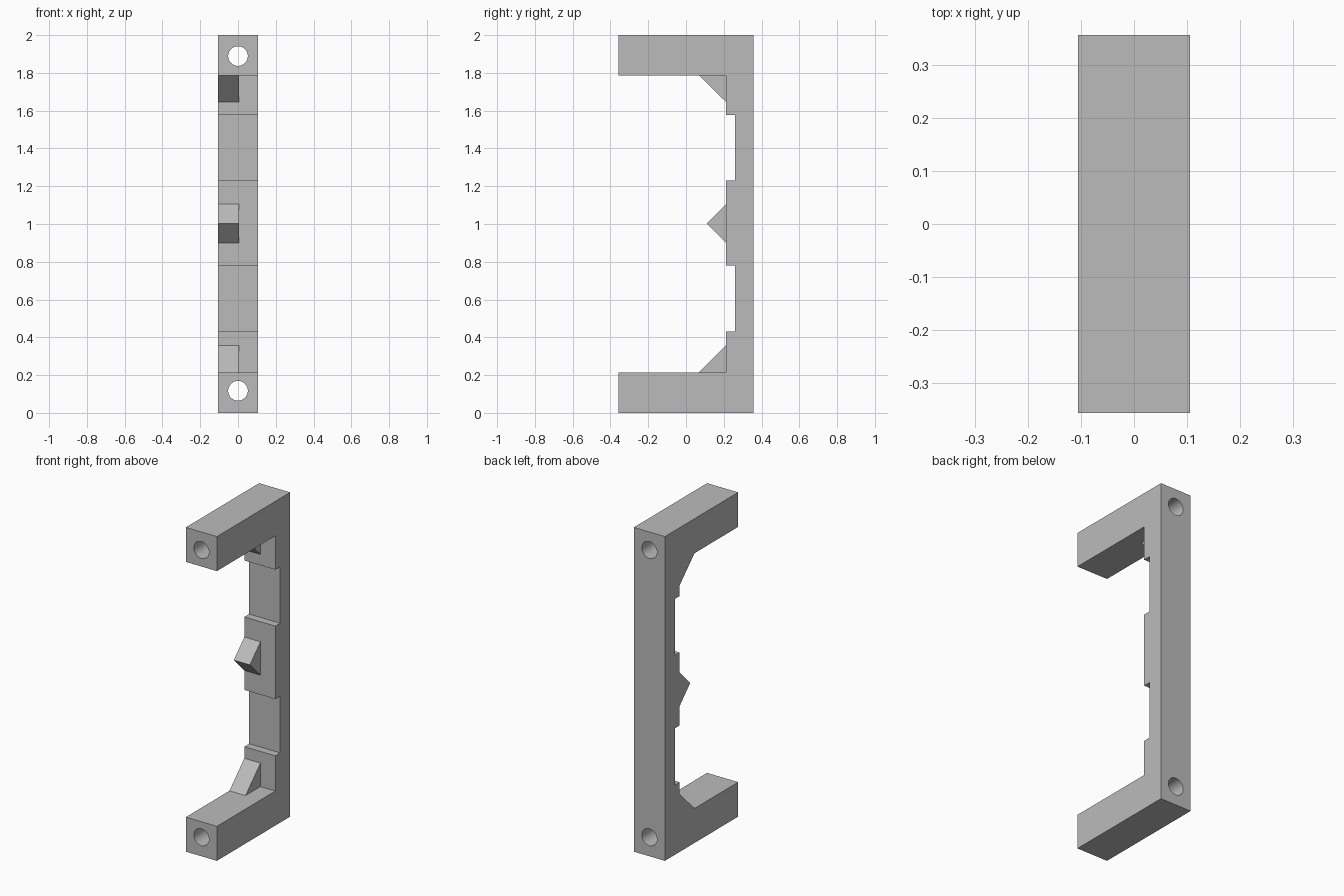
import bpy, bmesh, math

cube = bpy.data.objects.get("Cube")
if cube:
    bpy.data.objects.remove(cube, do_unlink=True)

grey = bpy.data.materials.new("plain grey")
grey.use_nodes = True
grey.diffuse_color = (0.5, 0.5, 0.5, 1)
grey.node_tree.nodes["Principled BSDF"].inputs["Base Color"].default_value = (0.5, 0.5, 0.5, 1)

HALF = 0.106   # half width of the bracket
ARM = 0.213    # arm thickness
FACE = 0.213   # front plane of the spine
FRONT, BACK = -0.357, 0.357


def extrude_profile(name, points, x0, x1):
    """Solid made by sweeping a (y, z) outline along x."""
    bm = bmesh.new()
    face = bm.faces.new([bm.verts.new((x0, y, z)) for y, z in points])
    moved = bmesh.ops.extrude_face_region(bm, geom=[face])["geom"]
    verts = [v for v in moved if isinstance(v, bmesh.types.BMVert)]
    bmesh.ops.translate(bm, verts=verts, vec=(x1 - x0, 0, 0))
    bmesh.ops.recalc_face_normals(bm, faces=bm.faces)
    mesh = bpy.data.meshes.new(name)
    bm.to_mesh(mesh)
    bm.free()
    mesh.materials.append(grey)
    obj = bpy.data.objects.new(name, mesh)
    bpy.context.collection.objects.link(obj)
    return obj


# C-shaped frame with two shallow notches in the spine
outline = [(BACK, 0), (FRONT, 0), (FRONT, ARM), (FACE, ARM)]
for low, high in ((0.43, 0.78), (1.23, 1.578)):
    outline += [(FACE, low), (0.26, low), (0.26, high), (FACE, high)]
outline += [(FACE, 2 - ARM), (FRONT, 2 - ARM), (FRONT, 2), (BACK, 2)]
frame = extrude_profile("bracket_frame", outline, -HALF, HALF)

# Screw holes running front to back through both arms
for name, z in (("lower_hole_cutter", 0.117), ("upper_hole_cutter", 1.889)):
    bpy.ops.mesh.primitive_cylinder_add(vertices=48, radius=0.052, depth=1,
                                        location=(0, 0, z), rotation=(math.pi / 2, 0, 0))
    cutter = bpy.context.object
    cutter.name = name
    cutter.data.materials.append(grey)
    cutter.hide_render = True
    cutter.hide_set(True)
    cut = frame.modifiers.new(name, "BOOLEAN")
    cut.operation = "DIFFERENCE"
    cut.solver = "EXACT"
    cut.object = cutter

# Bake the holes, then remove the cutters
bpy.context.view_layer.update()
baked = bpy.data.meshes.new_from_object(frame.evaluated_get(bpy.context.evaluated_depsgraph_get()))
frame.modifiers.clear()
frame.data = baked
for name in ("lower_hole_cutter", "upper_hole_cutter"):
    bpy.data.objects.remove(bpy.data.objects[name], do_unlink=True)

bpy.ops.object.select_all(action="DESELECT")
frame.select_set(True)
bpy.context.view_layer.objects.active = frame
bpy.ops.object.shade_smooth_by_angle(angle=math.radians(30))

# Gussets in the corners and a pointed rib mid-spine, on the right half only
wedges = {
    "lower_gusset": [(FACE, ARM), (0.068, ARM), (FACE, 0.358)],
    "middle_rib": [(FACE, 0.9), (0.11, 1.003), (FACE, 1.106)],
    "upper_gusset": [(FACE, 2 - ARM), (0.068, 2 - ARM), (FACE, 1.645)],
}
for name, points in wedges.items():
    extrude_profile(name, points, -HALF, 0.004)
